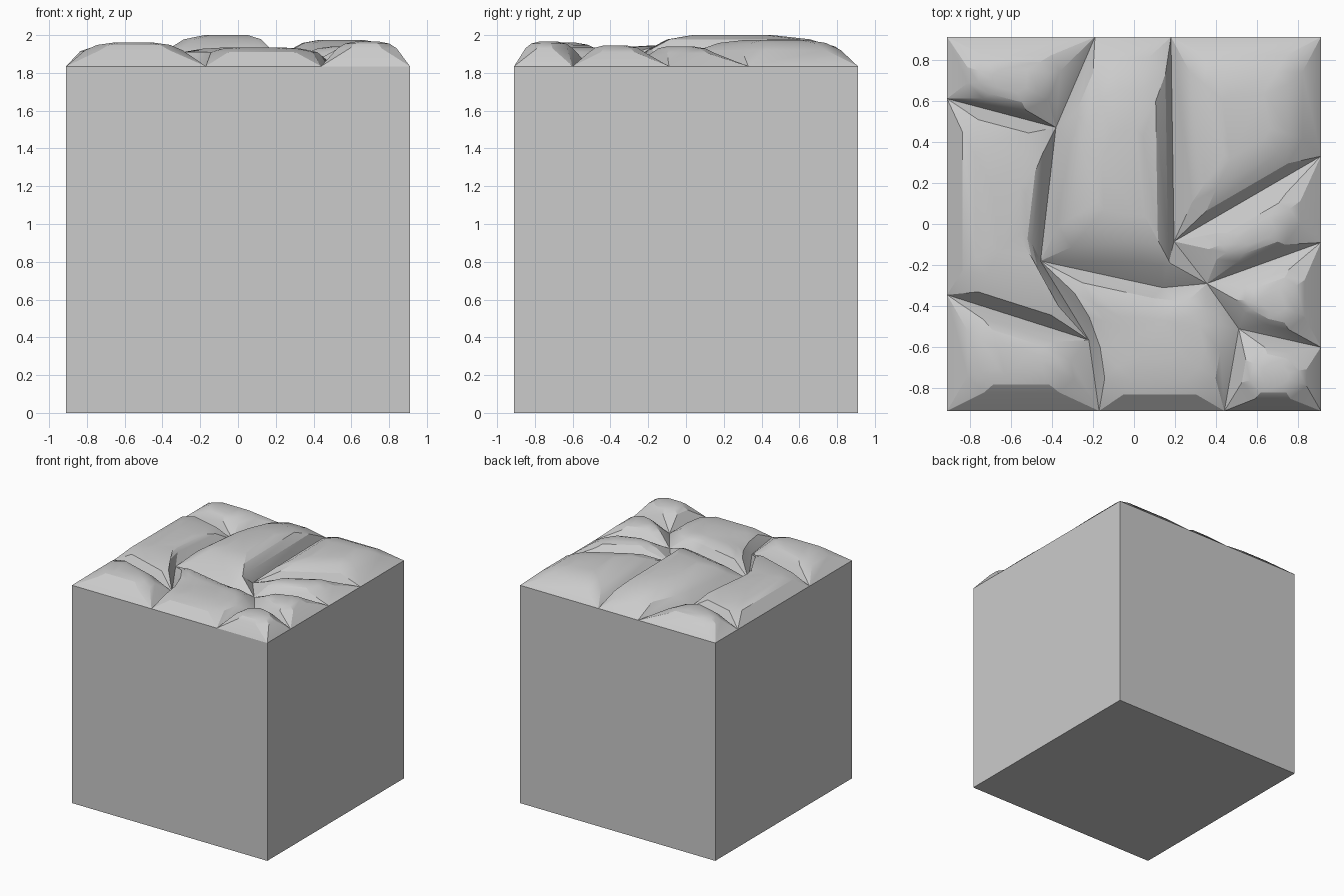
import bpy, bmesh
from mathutils import Vector

if "Cube" in bpy.data.objects:
    bpy.data.objects.remove(bpy.data.objects["Cube"])

R, BASE = 0.91, 1.835

# junctions of the crack pattern, seen from above
NODES = {
    "TL": (-R, R), "TR": (R, R), "BL": (-R, -R), "BR": (R, -R),
    "A": (-.19, R), "B": (.18, R), "C": (-R, .61), "D": (-.38, .47),
    "E": (-.455, -.18), "F": (-R, -.345), "G": (-.22, -.565), "H": (-.17, -R),
    "I": (.44, -R), "J": (.51, -.51), "K": (.355, -.29), "L": (.195, -.085),
    "M": (R, .33), "N": (R, -.09), "O": (R, -.60), "P": (.14, -.31),
}

# outline (counter-clockwise), bevel width per edge, shoulder height, crown height
STONES = [
    ("back_left_stone", "TL C D A", (.10, .045, .09, .09), .08, .115),
    ("left_stone", "C F G E D", (.075, .06, .04, .05, .06), .08, .11),
    ("centre_stone", "A D E P K L B", (.06, .065, .10, .11, .08, .03, .10), .09, .165),
    ("back_right_stone", "B L M TR", (.09, .05, .09, .09), .085, .14),
    ("right_wedge_stone", "L K N M", (.11, .05, .10, .07), .07, .105),
    ("right_stone", "K J O N", (.07, .05, .08, .07), .075, .11),
    ("front_right_stone", "J I BR O", (.06, .06, .07, .06), .095, .13),
    ("front_stone", "E G H I J K P", (.06, .05, .08, .07, .08, .07, .06), .075, .10),
    ("front_left_stone", "F BL H G", (.10, .09, .10, .06), .085, .125),
]


def finish(name, bm, smooth=False):
    me = bpy.data.meshes.new(name)
    bmesh.ops.recalc_face_normals(bm, faces=bm.faces) if not smooth else None
    bm.to_mesh(me)
    bm.free()
    ob = bpy.data.objects.new(name, me)
    bpy.context.collection.objects.link(ob)
    if smooth:
        bpy.context.view_layer.objects.active = ob
        ob.select_set(True)
        bpy.ops.object.shade_smooth_by_angle(angle=0.4)
        ob.select_set(False)


def inset(pts, widths):
    """Offset every edge inward by its own width and intersect neighbours."""
    n, out = len(pts), []
    lines = []
    for i in range(n):
        d = (pts[(i + 1) % n] - pts[i]).normalized()
        lines.append((pts[i] + Vector((-d.y, d.x)) * widths[i], d))
    for i in range(n):
        (p, d), (q, e) = lines[i - 1], lines[i]
        det = d.x * e.y - d.y * e.x
        w = q - p
        out.append(p + d * ((w.x * e.y - w.y * e.x) / det))
    return out


def make_stone(name, outline, widths, shoulder, crown):
    pts = [Vector(NODES[k]) for k in outline.split()]
    n = len(pts)
    ins = inset(pts, widths)
    # clip each shoulder corner into two points
    knee = []
    for i, p in enumerate(ins):
        for q in (ins[i - 1], ins[(i + 1) % n]):
            v = q - p
            knee.append(p + v.normalized() * min(.08, v.length * .3))
    c = sum(knee, Vector((0, 0))) / len(knee)
    bm = bmesh.new()

    def ring(points, z):
        return [bm.verts.new((p.x, p.y, BASE + z)) for p in points]

    low = ring(pts, 0)
    rings = [ring(knee, shoulder),
             ring([c + (p - c) * .75 for p in knee], shoulder + (crown - shoulder) * .7),
             ring([c + (p - c) * .42 for p in knee], crown)]
    # bevelled sides
    mid = rings[0]
    for i in range(n):
        j = (i + 1) % n
        bm.faces.new((low[i], low[j], mid[2 * j], mid[2 * i + 1]))
        bm.faces.new((low[i], mid[2 * i + 1], mid[2 * i]))
    # softly domed crown
    for a, b in zip(rings, rings[1:]):
        for i in range(2 * n):
            j = (i + 1) % (2 * n)
            bm.faces.new((a[i], a[j], b[j], b[i]))
    bm.faces.new(rings[-1])
    finish(name, bm, True)


# block under the paving, open where the stones sit
bm = bmesh.new()
bmesh.ops.create_cube(bm, size=1)
for v in bm.verts:
    v.co = (v.co.x * 2 * R, v.co.y * 2 * R, (v.co.z + .5) * BASE)
bm.normal_update()
top = [f for f in bm.faces if f.normal.z > .9]
bmesh.ops.delete(bm, geom=top, context='FACES_ONLY')
finish("block", bm)

for s in STONES:
    make_stone(*s)
